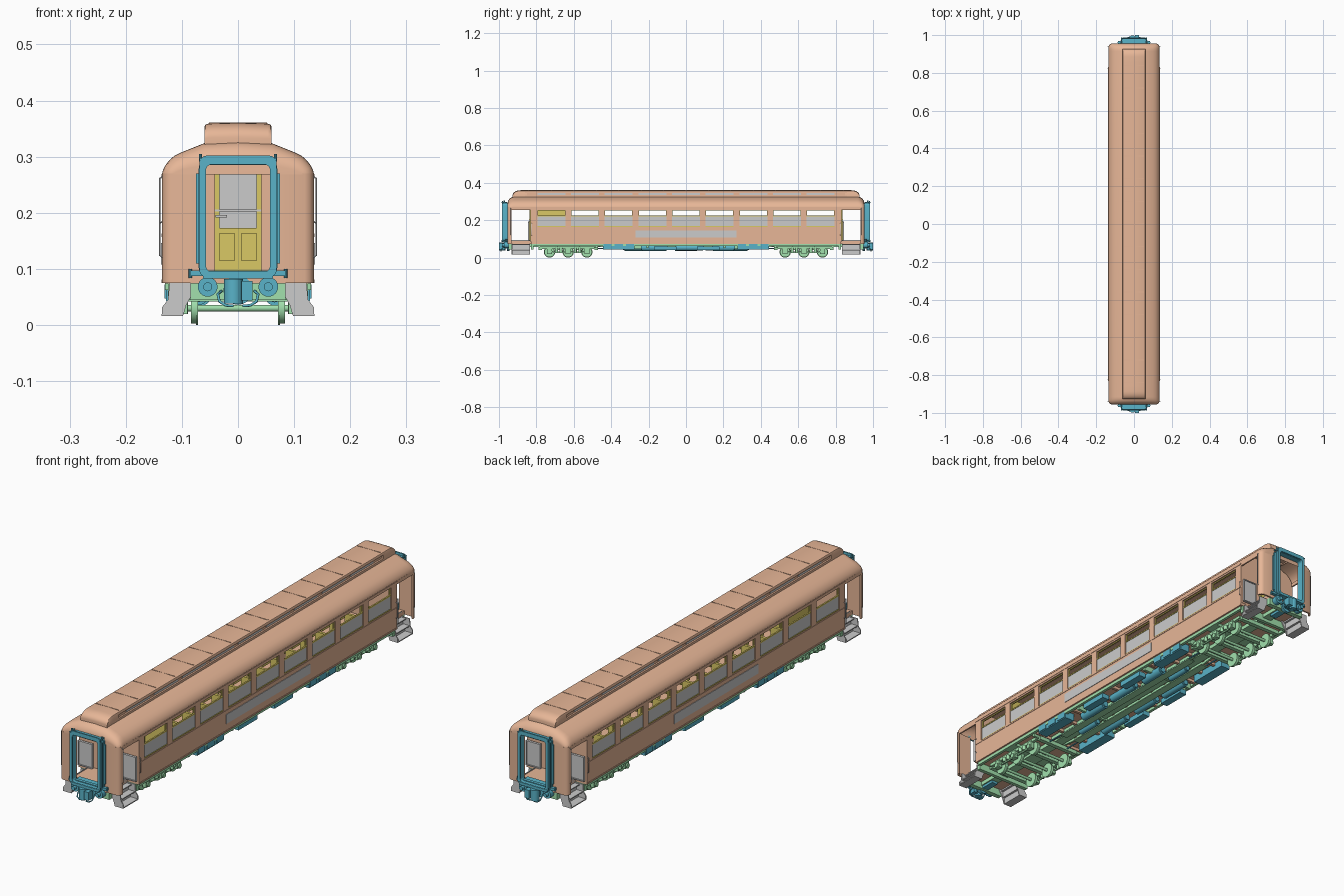
import bpy, bmesh, math
from mathutils import Matrix, Vector

COL = {"body": (0.80, 0.47, 0.31, 1), "green": (0.36, 0.75, 0.42, 1),
       "blue": (0.10, 0.45, 0.58, 1), "yellow": (0.70, 0.58, 0.13, 1)}
MATS = {}
for k, c in COL.items():
    MATS[k] = bpy.data.materials.new(k + "_paint")
    MATS[k].diffuse_color = c
S = (-1, 1)

def finish(name, bm, col=None):
    bmesh.ops.recalc_face_normals(bm, faces=bm.faces)
    me = bpy.data.meshes.new(name)
    bm.to_mesh(me)
    bm.free()
    ob = bpy.data.objects.new(name, me)
    bpy.context.collection.objects.link(ob)
    if col:
        me.materials.append(MATS[col])
    bpy.ops.object.select_all(action='DESELECT')
    ob.select_set(True)
    bpy.context.view_layer.objects.active = ob
    bpy.ops.object.shade_smooth_by_angle(angle=math.radians(35))
    return ob

def box(bm, x0, x1, y0, y1, z0, z1):
    m = Matrix.Translation(((x0+x1)/2, (y0+y1)/2, (z0+z1)/2)) @ Matrix.Diagonal((abs(x1-x0), abs(y1-y0), abs(z1-z0), 1))
    bmesh.ops.create_cube(bm, size=1, matrix=m)

def cyl(bm, c, axis, r, length, n=20):
    rot = Vector((0, 0, 1)).rotation_difference(Vector(axis)).to_matrix().to_4x4()
    bmesh.ops.create_cone(bm, cap_ends=True, segments=n, radius1=r, radius2=r, depth=length,
                          matrix=Matrix.Translation(c) @ rot)

def prism(bm, pts, a, b, put):
    # extrude a 2D outline between a and b; put maps (u, v, depth) to xyz
    A = [bm.verts.new(put(u, v, a)) for u, v in pts]
    B = [bm.verts.new(put(u, v, b)) for u, v in pts]
    bm.faces.new(A)
    bm.faces.new(B)
    for i in range(len(pts)):
        j = (i+1) % len(pts)
        bm.faces.new((A[i], A[j], B[j], B[i]))

def loft(bm, half, stations, zbase, cap=True):
    # half profile mirrored over x; stations are (y, x inset, z scale)
    prof = half + [(-x, z) for x, z in reversed(half) if x > 0]
    rows = [[bm.verts.new((x*(1-ins/half[0][0]), y, zbase+(z-zbase)*zs)) for x, z in prof] for y, ins, zs in stations]
    for r, q in zip(rows, rows[1:]):
        for i in range(len(prof)-1):
            bm.faces.new((r[i], r[i+1], q[i+1], q[i]))
    if cap:
        bm.faces.new(rows[0])
        bm.faces.new(rows[-1])

def round_rect(w, z0, z1, r, n=5):
    out = []
    for cx, cz, a0 in ((w-r, z1-r, 0), (r-w, z1-r, 90), (r-w, z0+r, 180), (w-r, z0+r, 270)):
        for i in range(n+1):
            a = math.radians(a0 + 90*i/n)
            out.append((cx+r*math.cos(a), cz+r*math.sin(a)))
    return out

def ring(bm, outer, inner, y0, y1):
    L = [[bm.verts.new((x, y, z)) for x, z in o] for o, y in ((outer, y0), (outer, y1), (inner, y1), (inner, y0))]
    for k in range(4):
        P, Q = L[k], L[(k+1) % 4]
        for i in range(len(P)):
            j = (i+1) % len(P)
            bm.faces.new((P[i], P[j], Q[j], Q[i]))

def tube(name, pts, r, col=None):
    cu = bpy.data.curves.new(name, 'CURVE')
    cu.dimensions = '3D'
    cu.bevel_depth, cu.bevel_resolution = r, 2
    sp = cu.splines.new('POLY')
    sp.points.add(len(pts)-1)
    for p, c in zip(sp.points, pts):
        p.co = (*c, 1)
    ob = bpy.data.objects.new(name, cu)
    bpy.context.collection.objects.link(ob)
    if col:
        cu.materials.append(MATS[col])

# main roof, rounded down at both ends
N = 8
ends = []
for i in range(N+1):
    y = 0.915 + 0.04*math.sin(math.pi/2*i/N)
    c = max(0, (y-0.935)/0.02)
    ends.append((y, 0.02*(1-math.sqrt(max(0, 1-c*c))), 0.3+0.7*math.cos(math.pi/2*i/N)))
stations = [(-y, i, z) for y, i, z in reversed(ends)] + ends
half = [(0.135, 0.268), (0.134, 0.275), (0.130, 0.284), (0.123, 0.293), (0.114, 0.301), (0.100, 0.308), (0.06, 0.324), (0, 0.327)]
bm = bmesh.new()
loft(bm, half, stations, 0.268)
finish("main_roof", bm, "body")
bm = bmesh.new()
loft(bm, [(x*0.95, z-0.006) for x, z in half], [(-0.83, 0, 1), (0.83, 0, 1)], 0.268, False)
finish("ceiling", bm, "yellow")

# clerestory: walls, cap, end hoods, seams and panes
bm = bmesh.new()
box(bm, -0.053, 0.053, -0.86, 0.86, 0.315, 0.352)
cap = [(0.06, 0.348), (0.06, 0.353), (0.058, 0.357), (0.053, 0.359), (0, 0.3605)]
loft(bm, cap, [(-0.86, 0, 1), (0.86, 0, 1)], 0.348)
box(bm, -0.06, 0.06, -0.86, 0.86, 0.347, 0.349)
box(bm, -0.06, 0.06, -0.86, 0.86, 0.318, 0.333)
for s in S:
    hs = [(s*0.85, 0, 1)] + [(s*(0.885+0.042*math.sin(math.pi/2*i/6)), 0, 0.4+0.6*math.cos(math.pi/2*i/6)) for i in range(7)]
    loft(bm, [(0.06, 0.318)] + cap[1:], hs, 0.318)
for i in range(15):
    y = -0.84 + i*0.12
    box(bm, -0.052, 0.052, y-0.0015, y+0.0015, 0.358, 0.361)
finish("clerestory", bm, "body")
bm = bmesh.new()
for s in S:
    for i in range(9):
        box(bm, s*0.052, s*0.0545, (i-4)*0.18-0.075, (i-4)*0.18+0.075, 0.335, 0.346)
finish("clerestory_panes", bm)

# side walls with nine windows, and yellow inner lining
def wall(bm, x0, x1, m, z0, ytop):
    for s in S:
        box(bm, s*x0, s*x1, -0.83, 0.83, z0, 0.165-m)
        box(bm, s*x0, s*x1, -ytop, ytop, 0.256+m, 0.271)
        edges = [-0.83] + [v for i in range(9) for v in ((i-4)*0.18-0.075-m, (i-4)*0.18+0.075+m)] + [0.83]
        for a, b in zip(edges[::2], edges[1::2]):
            box(bm, s*x0, s*x1, a, b, 0.165-m, 0.256+m)
bm = bmesh.new()
wall(bm, 0.129, 0.135, 0, 0.075, 0.935)
for s in S:
    for z in (0.078, 0.160, 0.266):
        box(bm, s*0.134, s*0.1365, -0.83, 0.83, z-0.003, z+0.003)
finish("side_walls", bm, "body")
bm = bmesh.new()
wall(bm, 0.123, 0.128, -0.003, 0.09, 0.83)
for s in S:
    for i in range(9):
        y = (i-4)*0.18
        box(bm, s*0.127, s*0.133, y-0.075, y+0.075, 0.221, 0.226)
        box(bm, s*0.127, s*0.133, y-0.075, y+0.075, 0.165, 0.169)
finish("inner_lining_and_sashes", bm, "yellow")
bm = bmesh.new()
for s in S:
    for i in range(9):
        box(bm, s*0.129, s*0.131, (i-4)*0.18-0.075, (i-4)*0.18+0.075, 0.167, 0.222)
finish("window_panes", bm)
bm = bmesh.new()
for s in S:
    box(bm, s*0.134, s*0.137, -0.27, 0.27, 0.108, 0.146)
finish("side_boards", bm)

# floor, bulkheads and rounded end walls
bm = bmesh.new()
box(bm, -0.13, 0.13, -0.83, 0.83, 0.074, 0.09)
plan = [(0.135, 0.933), (0.135, 0.937), (0.133, 0.945), (0.128, 0.951), (0.119, 0.955), (0.062, 0.955), (0.062, 0.948), (0.117, 0.948), (0.129, 0.936), (0.129, 0.933)]
for sy in S:
    box(bm, -0.085, 0.085, sy*0.83, sy*0.955, 0.074, 0.09)
    prism(bm, [(x*0.97, z-0.004) for x, z in [(0.135, 0.09)] + half] + [(-x*0.97, z-0.004) for x, z in reversed([(0.135, 0.09)] + half[:-1])],
          0.824, 0.831, lambda u, v, d: (u, sy*d, v))
    for sx in S:
        prism(bm, plan, 0.075, 0.27, lambda u, v, d: (sx*u, sy*v, d))
for i in range(13):
    y = -0.48 + i*0.08
    box(bm, -0.115, 0.115, y-0.006, y+0.006, 0.062, 0.075)
finish("floor_and_end_walls", bm, "body")

# end doors with glazed upper half and two lower panels
bm, gl = bmesh.new(), bmesh.new()
for s in S:
    for a, b, z0, z1 in ((-0.042, -0.033, 0.093, 0.278), (0.033, 0.042, 0.093, 0.278), (-0.033, 0.033, 0.27, 0.278),
                         (-0.033, 0.033, 0.163, 0.173), (-0.033, 0.033, 0.093, 0.115), (-0.006, 0.006, 0.115, 0.163)):
        box(bm, a, b, s*0.831, s*0.838, z0, z1)
    box(bm, -0.034, 0.034, s*0.831, s*0.834, 0.11, 0.165)
    box(gl, -0.034, 0.034, s*0.831, s*0.834, 0.172, 0.271)
    box(gl, -0.042, 0.042, s*0.838, s*0.840, 0.202, 0.206)
    box(gl, -0.04, -0.02, s*0.838, s*0.843, 0.192, 0.196)
finish("end_doors", bm, "yellow")
finish("end_door_glass", gl)

# interior seats and washroom partition
bm = bmesh.new()
for s in S:
    for i in range(14):
        y = -0.55 + i*0.095
        box(bm, s*0.035, s*0.12, y, y+0.05, 0.11, 0.13)
        box(bm, s*0.035, s*0.12, y+0.045, y+0.056, 0.11, 0.185)
box(bm, 0.02, 0.026, -0.82, -0.63, 0.09, 0.31)
box(bm, 0.026, 0.123, -0.636, -0.63, 0.09, 0.29)
finish("seats_and_partition", bm, "yellow")

# steps, half gates and grab rails at the four entrances
bm = bmesh.new()
for sy in S:
    for sx in S:
        for y in (0.834, 0.928):
            prism(bm, [(0.07, 0.075), (0.122, 0.075), (0.125, 0.045), (0.135, 0.032), (0.135, 0.016), (0.098, 0.016), (0.092, 0.036)],
                  y, y+0.004, lambda u, v, d: (sx*u, sy*d, v))
        for x0, x1, z in ((0.083, 0.107, 0.07), (0.092, 0.122, 0.045), (0.1, 0.136, 0.018)):
            box(bm, sx*x0, sx*x1, sy*0.834, sy*0.932, z-0.002, z+0.002)
            box(bm, sx*x0, sx*(x0+0.002), sy*0.834, sy*0.932, z, z+0.024)
        for a, b, z0, z1 in ((0.066, 0.07, 0.09, 0.19), (0.127, 0.131, 0.09, 0.19), (0.066, 0.131, 0.186, 0.19), (0.066, 0.131, 0.09, 0.094)):
            box(bm, sx*a, sx*b, sy*0.836, sy*0.846, z0, z1)
        box(bm, sx*0.07, sx*0.127, sy*0.838, sy*0.842, 0.094, 0.186)
        for y, z0, z1 in ((0.825, 0.12, 0.185), (0.938, 0.12, 0.265)):
            x = sx*0.1395
            tube("grab_rail", [(x-sx*0.006, sy*y, z0), (x, sy*y, z0+0.004), (x, sy*y, z1-0.004), (x-sx*0.006, sy*y, z1)], 0.0013)
finish("entrance_steps_and_gates", bm)

# gangway diaphragm, buffers and coupler at each end
bm = bmesh.new()
for s in S:
    for i in range(4):
        y = 0.955 + i*0.006
        ring(bm, round_rect(0.070 - 0.003*(i % 2), 0.088, 0.293, 0.014), round_rect(0.06, 0.094, 0.285, 0.01), s*y, s*(y+0.006))
    ring(bm, round_rect(0.069, 0.085, 0.302, 0.014), round_rect(0.057, 0.095, 0.286, 0.01), s*0.979, s*0.985)
    box(bm, -0.062, 0.062, s*0.93, s*0.987, 0.083, 0.094)
    box(bm, -0.085, 0.085, s*0.955, s*0.968, 0.087, 0.097)
    for x in S:
        box(bm, x*0.070, x*0.075, s*0.955, s*0.962, 0.11, 0.27)
        cyl(bm, (x*0.067, s*0.972, 0.298), (0, 0, 1), 0.003, 0.014, 10)
        cyl(bm, (x*0.066, s*0.972, 0.295), (0, 1, 0), 0.003, 0.03, 10)
        cyl(bm, (x*0.085, s*0.961, 0.092), (0, 0, 1), 0.003, 0.016, 10)
        cyl(bm, (x*0.054, s*0.957, 0.068), (0, 1, 0), 0.0175, 0.03, 24)
        cyl(bm, (x*0.054, s*0.977, 0.068), (0, 1, 0), 0.008, 0.016, 16)
        tube("brake_hose", [(x*0.03, s*0.955, 0.06), (x*0.036, s*0.978, 0.055), (x*0.033, s*0.987, 0.042), (x*0.022, s*0.99, 0.035), (x*0.008, s*0.988, 0.034)], 0.0025, "blue")
    box(bm, -0.014, 0.014, s*0.87, s*0.972, 0.048, 0.072)
    cyl(bm, (-0.008, s*0.982, 0.06), (0, 0, 1), 0.017, 0.044, 18)
    box(bm, 0.006, 0.026, s*0.968, s*1.0, 0.044, 0.078)
    cyl(bm, (0, s*0.95, 0.062), (0, 1, 0), 0.026, 0.014, 20)
finish("gangway_and_couplers", bm, "blue")

# underframe: centre sills, fishbelly side beams, end frames
bm = bmesh.new()
box(bm, -0.02, 0.02, -0.94, 0.94, 0.058, 0.074)
for s in S:
    prism(bm, [(-0.5, 0.074), (0.5, 0.074), (0.5, 0.064), (0.36, 0.046), (-0.36, 0.046), (-0.5, 0.064)],
          0.028, 0.036, lambda u, v, d: (s*d, u, v))
    box(bm, s*0.018, s*0.05, -0.4, 0.4, 0.044, 0.048)
    box(bm, s*0.118, s*0.13, -0.82, 0.82, 0.062, 0.075)
    box(bm, -0.125, 0.125, s*0.83, s*0.815, 0.045, 0.075)
    box(bm, -0.085, 0.085, s*0.93, s*0.95, 0.045, 0.075)
    box(bm, -0.12, 0.12, s*0.60, s*0.66, 0.062, 0.075)
    for y in (0.2, 0.48):
        box(bm, -0.12, 0.12, s*y, s*(y+0.012), 0.052, 0.075)
finish("underframe", bm, "green")

# two six-wheel trucks
bm = bmesh.new()
for sy in S:
    c = sy*0.63
    for y in (c-0.1, c, c+0.1):
        cyl(bm, (0, y, 0.03), (1, 0, 0), 0.006, 0.2, 14)
        for sx in S:
            cyl(bm, (sx*0.078, y, 0.03), (1, 0, 0), 0.0275, 0.012, 28)
            cyl(bm, (sx*0.073, y, 0.03), (1, 0, 0), 0.030, 0.004, 28)
            cyl(bm, (sx*0.1, y, 0.03), (1, 0, 0), 0.010, 0.022, 16)
            box(bm, sx*0.09, sx*0.106, y-0.013, y+0.013, 0.02, 0.052)
    for sx in S:
        prism(bm, [(-0.15, 0.06), (0.15, 0.06), (0.15, 0.048), (0.11, 0.046), (-0.11, 0.046), (-0.15, 0.048)],
              0.09, 0.102, lambda u, v, d: (sx*d, c+u, v))
        for k in S:
            y = c + k*0.05
            prism(bm, [(-0.045, 0.036), (-0.028, 0.026), (0.028, 0.026), (0.045, 0.036), (0.045, 0.042), (0.028, 0.032), (-0.028, 0.032), (-0.045, 0.042)],
                  0.094, 0.1, lambda u, v, d: (sx*d, y+u, v))
            for dy in (-0.012, 0.012):
                cyl(bm, (sx*0.1, y+dy, 0.041), (0, 0, 1), 0.008, 0.02, 12)
    for y in (-0.15, -0.05, 0.05, 0.15):
        box(bm, -0.095, 0.095, c+y-0.009, c+y+0.009, 0.042, 0.058)
    box(bm, -0.03, 0.03, c-0.06, c+0.06, 0.052, 0.066)
finish("trucks", bm, "green")

# equipment boxes, tanks and pipes under the floor
bm = bmesh.new()
for sy in S:
    for sx in S:
        box(bm, sx*0.085, sx*0.128, sy*0.275, sy*0.445, 0.043, 0.076)
        for y in (0.30, 0.36, 0.42):
            box(bm, sx*0.127, sx*0.131, sy*(y-0.022), sy*(y+0.022), 0.047, 0.072)
for x, y, r, l in ((0.065, -0.17, 0.018, 0.13), (0.07, 0.02, 0.016, 0.14), (0.066, 0.2, 0.018, 0.11), (-0.07, -0.2, 0.017, 0.14),
                   (-0.065, 0.0, 0.018, 0.12), (-0.07, 0.17, 0.016, 0.13), (0.0, -0.28, 0.014, 0.1), (0.0, 0.28, 0.014, 0.1)):
    z = 0.053 if x else 0.05
    cyl(bm, (x, y, z), (0, 1, 0), r, l, 20)
    cyl(bm, (x, y, z), (0, 1, 0), r*0.7, l+0.012, 20)
for s in S:
    box(bm, s*0.09, s*0.122, -0.17, -0.05, 0.04, 0.06)
    box(bm, s*0.09, s*0.122, 0.06, 0.18, 0.04, 0.06)
    tube("air_pipe", [(s*0.045, -0.48, 0.05), (s*0.045, 0.48, 0.05)], 0.003, "blue")
finish("underfloor_equipment", bm, "blue")
